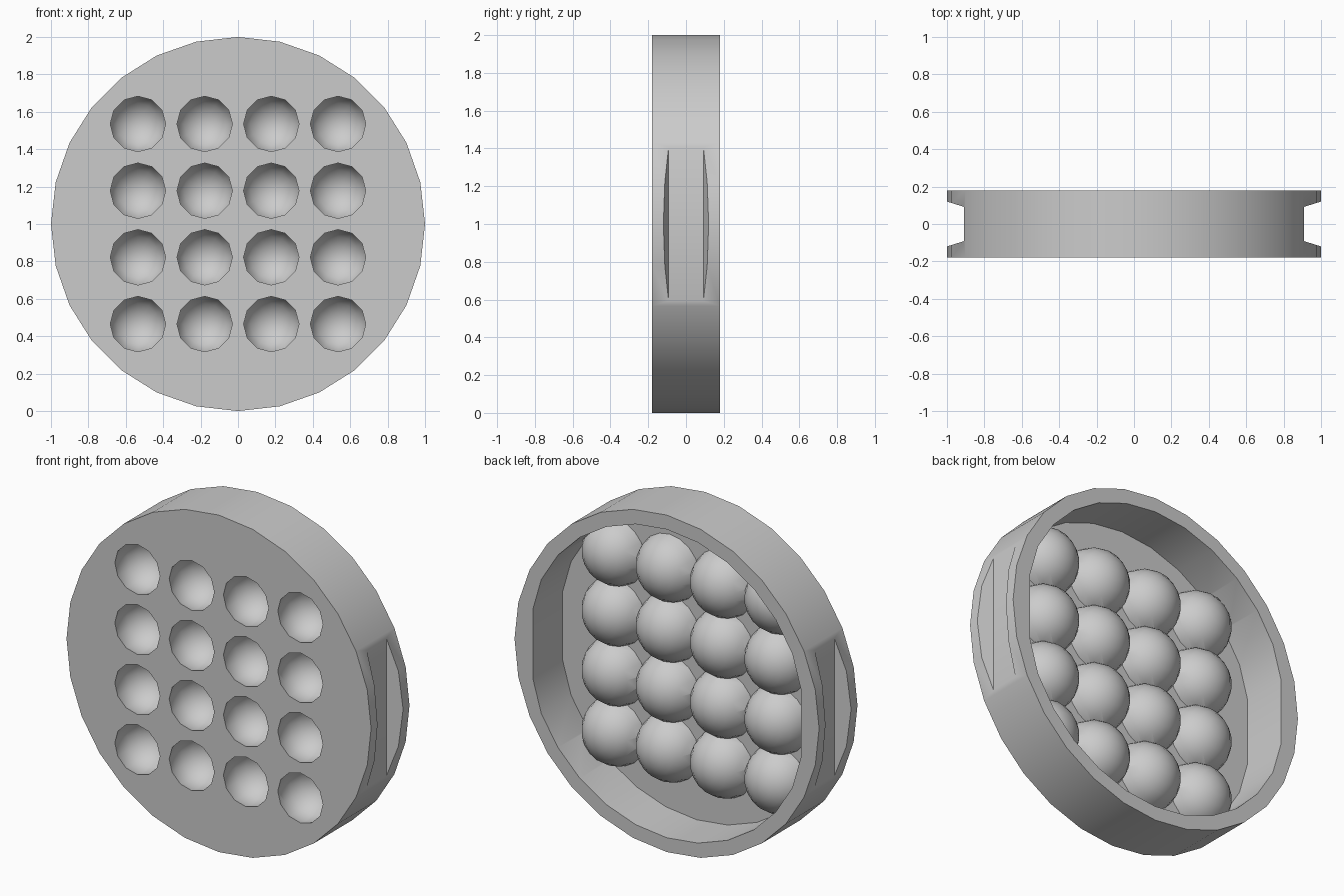
import bpy, bmesh, math
from mathutils import Matrix, Vector

if "Cube" in bpy.data.objects:
    bpy.data.objects.remove(bpy.data.objects["Cube"])

AXIS_Y = Matrix.Rotation(math.radians(-90), 4, 'X')   # local z -> +y


def to_object(name, bm):
    bmesh.ops.recalc_face_normals(bm, faces=bm.faces)
    mesh = bpy.data.meshes.new(name)
    bm.to_mesh(mesh)
    bm.free()
    ob = bpy.data.objects.new(name, mesh)
    bpy.context.collection.objects.link(ob)
    return ob


def prism(name, points, axis, lo, hi):
    """Extrude a closed profile along y or z."""
    bm = bmesh.new()
    place = (lambda a, b, t: (a, t, b)) if axis == 'y' else (lambda a, b, t: (a, b, t))
    face = bm.faces.new([bm.verts.new(place(a, b, lo)) for a, b in points])
    out = bmesh.ops.extrude_face_region(bm, geom=[face])
    move = Vector((0, hi - lo, 0)) if axis == 'y' else Vector((0, 0, hi - lo))
    bmesh.ops.translate(bm, vec=move, verts=[v for v in out['geom'] if isinstance(v, bmesh.types.BMVert)])
    return to_object(name, bm)


def ball(name, x, z, radius, sides, clip_y=None):
    """Sphere with its pole along y, optionally closed off by a plane in front."""
    bm = bmesh.new()
    bmesh.ops.create_uvsphere(bm, u_segments=sides, v_segments=sides // 2 + 2, radius=radius,
                              matrix=Matrix.Translation((x, BALL_Y, z)) @ AXIS_Y)
    if clip_y is not None:
        cut = bmesh.ops.bisect_plane(bm, geom=bm.verts[:] + bm.edges[:] + bm.faces[:],
                                     plane_co=(0, clip_y, 0), plane_no=(0, -1, 0), clear_outer=True)
        edges = [e for e in cut['geom_cut'] if isinstance(e, bmesh.types.BMEdge)]
        bmesh.ops.edgeloop_fill(bm, edges=edges)
    return to_object(name, bm)


def boolean(target, tool, op):
    mod = target.modifiers.new(tool.name, 'BOOLEAN')
    mod.operation, mod.solver, mod.object = op, 'EXACT', tool
    tool.hide_render = True
    helpers.append(tool)


BALL_Y = -0.13
helpers = []
cells = [(x, z) for x in (-0.535, -0.178, 0.178, 0.535) for z in (0.465, 0.822, 1.178, 1.535)]
ring = [(math.sin(i * math.tau / 28), math.cos(i * math.tau / 28)) for i in range(28)]

# round tray body
tray = prism('tray', [(x, 1 + z) for x, z in ring], 'y', -0.18, 0.18)

# open back, flattened behind the finger grooves
r = 0.915
cavity = [(max(-0.88, min(0.88, r * x)), 1 + r * z) for x, z in ring
          if abs(x) < 0.999]
boolean(tray, prism('cavity_cutter', cavity, 'y', -0.10, 0.3), 'DIFFERENCE')

# tapered finger grooves on both sides
for s in (-1, 1):
    profile = [(s * 0.91, -0.092), (s * 1.1, -0.151), (s * 1.1, 0.151), (s * 0.91, 0.092)]
    boolean(tray, prism('groove_cutter', profile, 'z', 0.3, 1.7), 'DIFFERENCE')

# rounded cup bodies on the back, then hollow cups from the front
for x, z in cells:
    boolean(tray, ball('cup_body', x, z, 0.2, 18, -0.14), 'UNION')
for x, z in cells:
    boolean(tray, ball('cup_cutter', x, z, 0.158, 12), 'DIFFERENCE')

# bake the cuts and drop the helpers
bpy.context.view_layer.update()
mesh = bpy.data.meshes.new_from_object(tray.evaluated_get(bpy.context.evaluated_depsgraph_get()))
tray.modifiers.clear()
tray.data = mesh
for h in helpers:
    bpy.data.objects.remove(h)

bpy.context.view_layer.objects.active = tray
tray.select_set(True)
bpy.ops.object.shade_smooth_by_angle(angle=math.radians(32))
